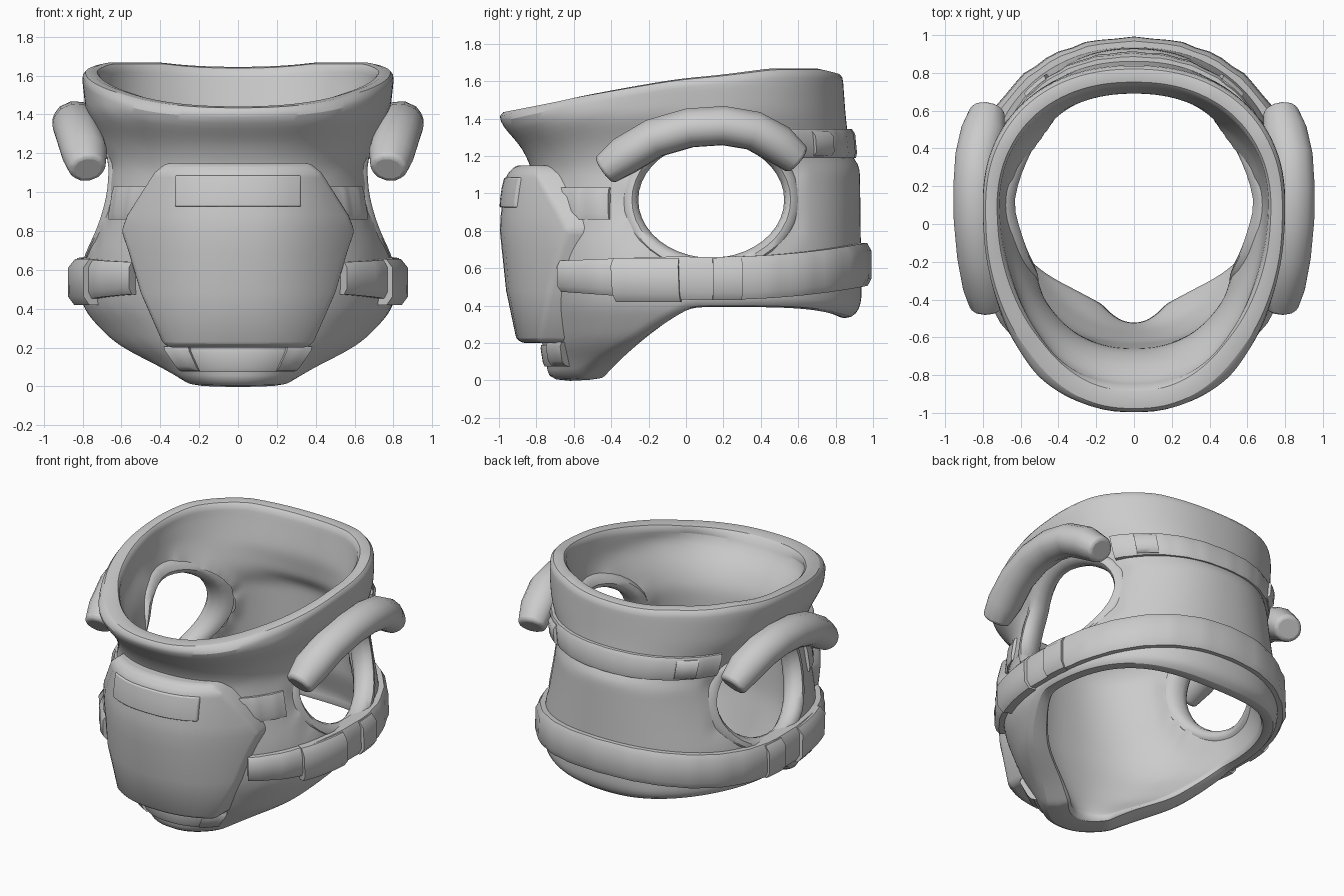
import bpy, bmesh, math
from mathutils import Vector

cube = bpy.data.objects.get("Cube")
if cube:
    bpy.data.objects.remove(cube, do_unlink=True)

grey = bpy.data.materials.new("plain grey")
grey.use_nodes = True
COLOUR = (0.6, 0.6, 0.6, 1)
grey.diffuse_color = COLOUR
grey.node_tree.nodes["Principled BSDF"].inputs["Base Color"].default_value = COLOUR


def lerp(table, v):
    """Piecewise linear lookup in a list of (key, value) pairs."""
    for (a, p), (b, q) in zip(table, table[1:]):
        if v <= b:
            f = max(0, (v - a) / (b - a))
            return p + (q - p) * f
    return table[-1][1]


# Body profile by height: half width, front depth, back depth, front squareness
WIDTH = [(0, .42), (.09, .51), (.2, .68), (.4, .80), (.55, .81), (.7, .79), (.85, .75),
         (1, .715), (1.15, .69), (1.28, .72), (1.42, .785), (1.6, .805), (1.7, .79)]
FRONT = [(0, -.73), (.2, -.77), (.5, -.82), (1.12, -.82), (1.25, -.88), (1.36, -.985), (1.43, -1.02), (1.5, -.93)]
BACK = [(.3, .87), (.4, .94), (.75, .935), (1.15, .93), (1.2, .88), (1.4, .855), (1.67, .835)]
SQUARE = [(.2, .92), (.6, .86)]
MID = 0.1


def outline(angle, z, off=0.0):
    """Point on the body surface; angle 0 is +x, -90 degrees is the front."""
    c, s = math.cos(angle), math.sin(angle)
    depth = (lerp(BACK, z) - MID) if s > 0 else (MID - lerp(FRONT, z))
    p = .9 if s > 0 else lerp(SQUARE, z)
    x = math.copysign(abs(c) ** p, c) * (lerp(WIDTH, z) + off)
    return Vector((x, MID + math.copysign(abs(s) ** p, s) * (depth + off), z))


def hem(angle):
    s = math.sin(angle)
    if s > 0:
        return .39 - .06 * s ** 4
    return max(.39 - .62 * max(0, -.85 * s - .05), -.005 + .03 * (1 + s))


def collar(angle):
    y = MID + (.75 if math.sin(angle) > 0 else 1.08) * math.sin(angle)
    return lerp([(-1, 1.44), (-.6, 1.52), (0, 1.615), (.45, 1.67), (.75, 1.67), (.86, 1.645)], y)


def finish(name, bm, subdivide=0, bevel=0):
    bmesh.ops.recalc_face_normals(bm, faces=bm.faces)
    mesh = bpy.data.meshes.new(name)
    bm.to_mesh(mesh)
    bm.free()
    mesh.materials.append(grey)
    ob = bpy.data.objects.new(name, mesh)
    bpy.context.collection.objects.link(ob)
    if bevel:
        m = ob.modifiers.new("soft edges", "BEVEL")
        m.width, m.segments = bevel, 3
    if subdivide:
        m = ob.modifiers.new("smooth", "SUBSURF")
        m.levels = m.render_levels = subdivide
    bpy.ops.object.select_all(action="DESELECT")
    ob.select_set(True)
    bpy.context.view_layer.objects.active = ob
    bpy.ops.object.shade_smooth_by_angle(angle=math.radians(45))


def skin(rings, closed=False):
    """Skin a list of point rings, capping the ends unless closed."""
    bm = bmesh.new()
    rows = [[bm.verts.new(p) for p in ring] for ring in rings]
    n = len(rows[0])
    pairs = list(zip(rows, rows[1:])) + ([(rows[-1], rows[0])] if closed else [])
    for a, b in pairs:
        for i in range(n):
            j = (i + 1) % n
            bm.faces.new((a[i], a[j], b[j], b[i]))
    if not closed:
        bm.faces.new(rows[0])
        bm.faces.new(rows[-1])
    return bm


def band(name, start, end, low, high, thick, steps=16, wave=0.0):
    """Strap that follows the body; low and high are heights as functions of angle."""
    rings = []
    for i in range(steps + 1):
        a = math.radians(start + (end - start) * i / steps)
        lo, hi = low(a), high(a)
        t = thick + wave * math.sin(i * 2.3)
        m = (hi - lo) * .18
        base = (lo + hi) / 2
        rim = [(lo, -.06), (lo, t * .6), (lo + m, t), (hi - m, t), (hi, t * .6), (hi, -.06)]
        ring = []
        for z, off in rim:
            p = outline(a, base, off).lerp(outline(a, z, off), .8)
            p.z = z
            ring.append(p)
        rings.append(ring)
    finish(name, skin(rings))


# Body shell: outer wall up, rolled collar, inner wall down
SEG, ROWS = 96, 24
rings = []
for side in (0, 1):
    for k in range(ROWS + 1):
        t = k / ROWS if side == 0 else 1 - k / ROWS
        ring = []
        for i in range(SEG):
            a = math.tau * i / SEG
            z = hem(a) + (collar(a) - hem(a)) * t
            front, back = max(0, -math.sin(a)), max(0, math.sin(a))
            off = -(.09 + .08 * back + .05 * front + .08 * front * (1 - t))
            off += back * (.07 * max(0, t - .8) / .2 + .08 * max(0, .2 - t) / .2)
            ring.append(outline(a, z, off * side))
        rings.append(ring)
shell = skin(rings, closed=True)

# Arm openings: drop the wall inside an ellipse and pull the rim onto it
HOLE_Y, HOLE_Z, HOLE_W, HOLE_H = .135, .965, .44, .36


def hole_distance(co):
    return math.hypot((co.y - HOLE_Y) / HOLE_W, (co.z - HOLE_Z) / HOLE_H)


inside = [v for v in shell.verts if abs(v.co.x) > .3 and hole_distance(v.co) < 1]
bmesh.ops.delete(shell, geom=inside, context="VERTS")
for v in {v for e in shell.edges if e.is_boundary for v in e.verts}:
    d = hole_distance(v.co)
    v.co.y = HOLE_Y + (v.co.y - HOLE_Y) / d
    v.co.z = HOLE_Z + (v.co.z - HOLE_Z) / d
finish("body_shell", shell, subdivide=1)

# Chest plate with a curved face
OUTLINE = [(.2, .36), (.23, .39), (.48, .5), (.7, .565), (.8, .6), (.88, .57), (1.1, .43), (1.15, .37)]
FACE = [(.2, -.885), (.25, -.925), (.5, -.965), (.8, -.995), (1.0, -.985), (1.1, -.96), (1.15, -.91)]


def shield(name, heights, half_width, lift, depth, cols=12, **kw):
    bm = bmesh.new()
    layers = []
    for back in (0, 1):
        layers.append([[bm.verts.new((x, lerp(FACE, z) + 1.3 * abs(x) ** 2.5 - lift + back * depth, z))
                        for x in [half_width(z) * (2 * i / cols - 1) for i in range(cols + 1)]] for z in heights])
    front, rear = layers
    for g in layers:
        for r, q in zip(g, g[1:]):
            for i in range(cols):
                bm.faces.new((r[i], r[i + 1], q[i + 1], q[i]))
    edge = lambda g: g[0] + [r[-1] for r in g[1:-1]] + g[-1][::-1] + [r[0] for r in g[-2:0:-1]]
    e, f = edge(front), edge(rear)
    for i in range(len(e)):
        j = (i + 1) % len(e)
        bm.faces.new((e[i], e[j], f[j], f[i]))
    finish(name, bm, **kw)


shield("chest_plate", [z for z, _ in OUTLINE], lambda z: lerp(OUTLINE, z), 0, .16, bevel=.025)
shield("chest_flap", [.925, .96, 1.03, 1.085], lambda z: .325, .008, .06, bevel=.008)

# Waist belt: higher at the back, with gathered folds
belt_mid = lambda a: .545 + .075 * max(0, math.sin(a)) ** 2 + .015 * max(0, -math.sin(a))
belt_half = lambda a: .115 - .05 * max(0, -math.sin(a) - .15)
band("waist_belt", -52, 232, lambda a: belt_mid(a) - belt_half(a), lambda a: belt_mid(a) + belt_half(a),
     .05, steps=56, wave=.005)

# Strap across the upper back, and one across the lower front
band("upper_back_strap", 32, 148, lambda a: 1.19, lambda a: 1.345, .035, steps=28, wave=.004)
band("lower_front_strap", -122, -58, lambda a: .075, lambda a: .19, .015)

for sign, side in ((1, "left"), (-1, "right")):
    turn = lambda d: d if sign > 0 else 180 - d

    def side_band(name, a, b, lo, hi, thick, **kw):
        band(side + "_" + name, turn(a), turn(b), lambda _: lo, lambda _: hi, thick, **kw)

    side_band("belt_buckle", -27, -6, .42, .655, .075, steps=6)
    side_band("belt_keeper", 2, 11, .43, .655, .068, steps=3)
    side_band("back_buckle", 44, 55, 1.2, 1.33, .055, steps=3)
    side_band("lower_buckle", -70, -58, .08, .205, .035, steps=3)
    side_band("chest_strap", -56, -30, .86, 1.03, .02, steps=8, wave=.008)

    # Soft rolled edge joining the two walls around the arm opening
    rings = []
    for i in range(40):
        a = math.tau * i / 40
        ring = []
        for k in range(10):
            b = math.tau * k / 10
            r = .05 * math.cos(b)
            y, z = HOLE_Y + (HOLE_W + r) * math.cos(a), HOLE_Z + (HOLE_H + r) * math.sin(a)
            s = (y - MID) / (.83 if y > MID else .93)
            wall = outline(math.asin(math.copysign(abs(s) ** 1.13, s)), z).x
            half = .055 + .06 * abs(s)
            ring.append((sign * (wall + .008 - half + half * math.sin(b)), y, z))
        rings.append(ring)
    finish(side + "_arm_opening_edge", skin(rings, closed=True))

    # Padded shoulder roll over the arm opening
    pts = [Vector(p) for p in [(.775, -.44, 1.12), (.79, -.33, 1.2), (.82, -.17, 1.295), (.838, .02, 1.35),
                               (.84, .2, 1.362), (.83, .36, 1.335), (.80, .49, 1.265), (.775, .6, 1.175)]]
    rings = []
    for i, p in enumerate(pts):
        along = (pts[min(i + 1, len(pts) - 1)] - pts[max(i - 1, 0)]).normalized()
        lean = Vector((.2, 0, 1))
        up = (lean - along * along.dot(lean)).normalized()
        out = along.cross(up)
        size = .085 if i in (0, len(pts) - 1) else .107
        ring = []
        for k in range(12):
            a = math.tau * k / 12
            q = p + size * (up * math.sin(a) + out * math.cos(a) * 1.13)
            ring.append((q.x * sign, q.y, q.z))
        rings.append(ring)
    finish(side + "_shoulder_roll", skin(rings), bevel=.03)
